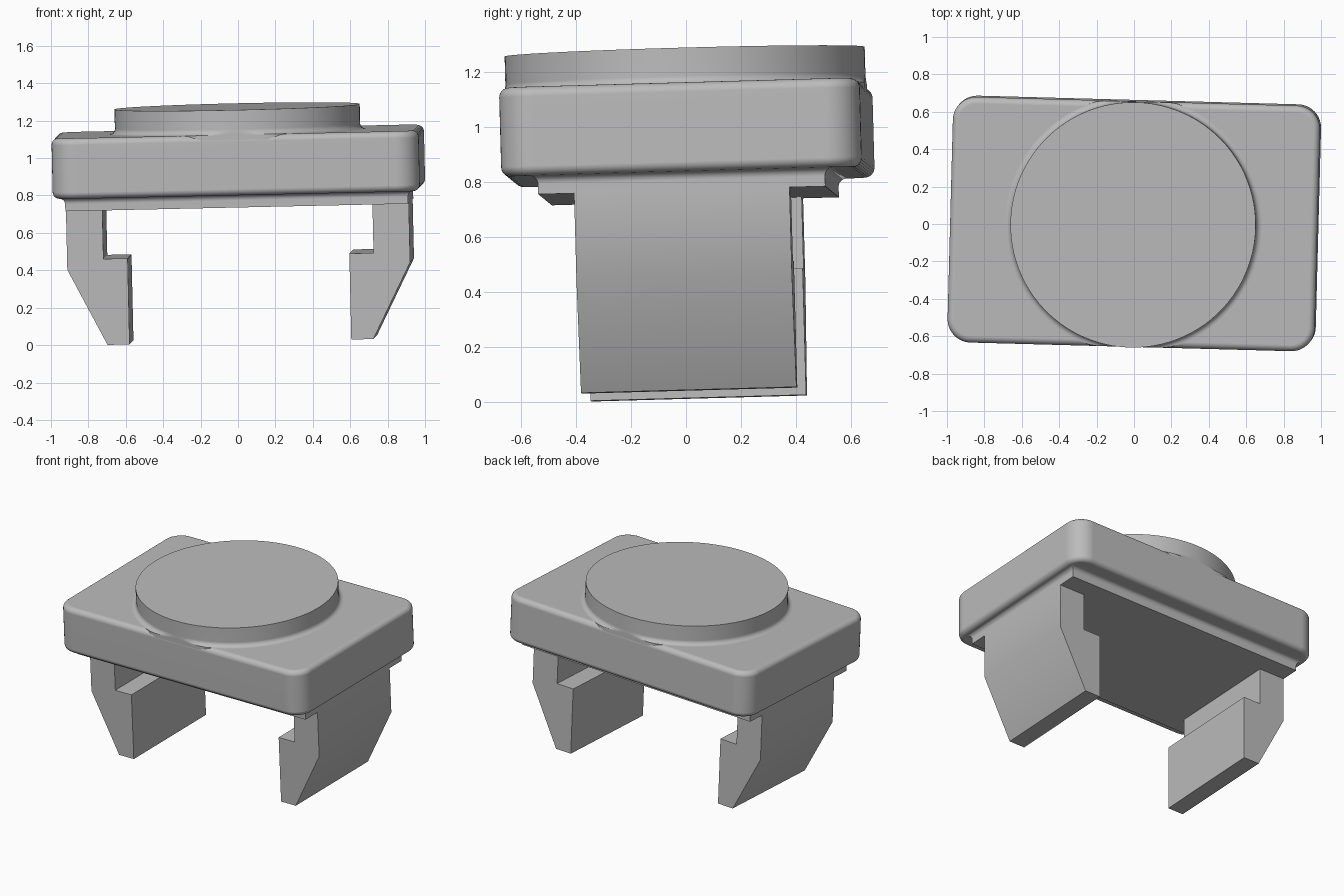
import bpy, bmesh, math
from mathutils import Euler, Matrix, Vector

cube = bpy.data.objects.get("Cube")
if cube:
    bpy.data.objects.remove(cube, do_unlink=True)

# One plain grey
grey = bpy.data.materials.new("light_grey")
grey.use_nodes = True
COLOUR = (0.5, 0.5, 0.5, 1)
grey.diffuse_color = COLOUR
grey.node_tree.nodes["Principled BSDF"].inputs["Base Color"].default_value = COLOUR

# The whole clip leans slightly; local z = 0 is the top of the button
LEAN = Matrix.Translation((-0.005, -0.005, 1.275)) @ Euler((0.028, -0.022, -0.027)).to_matrix().to_4x4()

BUTTON_R = 0.656
BODY_X, BODY_Y, CORNER = 0.982, 0.657, 0.125
BODY_TOP, BODY_BOTTOM, FILLET = -0.133, -0.457, 0.035
BASE_X, BASE_Y, BASE_BOTTOM = 0.917, 0.523, -0.525
QUARTER = [math.radians(a) for a in range(0, 91, 15)]


def finish(name, bm):
    bmesh.ops.recalc_face_normals(bm, faces=bm.faces)
    mesh = bpy.data.meshes.new(name)
    bm.to_mesh(mesh)
    bm.free()
    mesh.materials.append(grey)
    obj = bpy.data.objects.new(name, mesh)
    bpy.context.collection.objects.link(obj)
    obj.matrix_world = LEAN
    bpy.ops.object.select_all(action="DESELECT")
    obj.select_set(True)
    bpy.context.view_layer.objects.active = obj
    bpy.ops.object.shade_smooth_by_angle(angle=math.radians(30))
    weighted = obj.modifiers.new("even_shading", "WEIGHTED_NORMAL")
    weighted.keep_sharp = True
    return obj


def loft(name, rings):
    """Skin a stack of equal-length point rings and cap both ends."""
    bm = bmesh.new()
    loops = [[bm.verts.new(p) for p in ring] for ring in rings]
    for low, high in zip(loops, loops[1:]):
        for i in range(len(low)):
            j = (i + 1) % len(low)
            bm.faces.new((low[i], low[j], high[j], high[i]))
    bm.faces.new(loops[0])
    bm.faces.new(loops[-1])
    return finish(name, bm)


def rounded_rect(hx, hy, r, z, steps=10):
    points = []
    for k, (sx, sy) in enumerate(((1, 1), (-1, 1), (-1, -1), (1, -1))):
        for i in range(steps + 1):
            a = math.pi / 2 * (k + i / steps)
            points.append((sx * (hx - r) + r * math.cos(a), sy * (hy - r) + r * math.sin(a), z))
    return points


def rect(grow, z):
    x, y = BASE_X + grow, BASE_Y + grow
    return [(x, y, z), (-x, y, z), (-x, -y, z), (x, -y, z)]


# Body: rounded block with softened top and bottom rims
def body_ring(inset, z):
    return rounded_rect(BODY_X - inset, BODY_Y - inset, CORNER - inset, z)


rim = [(FILLET * (1 - math.sin(a)), FILLET * (1 - math.cos(a))) for a in QUARTER]
rings = [body_ring(i, BODY_BOTTOM + h) for i, h in rim]
rings += [body_ring(i, BODY_TOP - h) for i, h in reversed(rim)]
loft("body", rings)

# Base plate: sharp-cornered slab flaring into the underside of the body
FLARE = 0.03
rings = [rect(0, BASE_BOTTOM)]
rings += [rect(FLARE * (1 - math.cos(a)), BODY_BOTTOM - FLARE * (1 - math.sin(a))) for a in QUARTER]
loft("base_plate", rings)


# Button: round disc with a small flare at its foot, held within the body edge
def circle(r, z, count=96):
    limit = BODY_Y - 0.001
    ring = []
    for i in range(count):
        a = 2 * math.pi * i / count
        y = max(-limit, min(limit, r * math.sin(a)))
        ring.append((r * math.cos(a), y, z))
    return ring


rings = [circle(BUTTON_R + FLARE, BODY_TOP - 0.03)]
rings += [circle(BUTTON_R + FLARE * (1 - math.sin(a)), BODY_TOP + FLARE * (1 - math.cos(a))) for a in QUARTER]
rings.append(circle(BUTTON_R, 0))
loft("button", rings)

# Clip legs: hooked profile extruded along y, mirrored to each end
LEG_Y = 0.3925
profile = [(BASE_X, BASE_BOTTOM), (BASE_X, -0.842), (0.711, -1.248),
           (0.593, -1.248), (0.593, -0.788), (0.7225, -0.788), (0.7225, BASE_BOTTOM)]
for name, side in (("left_leg", 1), ("right_leg", -1)):
    loft(name, [[(side * x, y, z) for x, z in profile] for y in (-LEG_Y, LEG_Y)])
